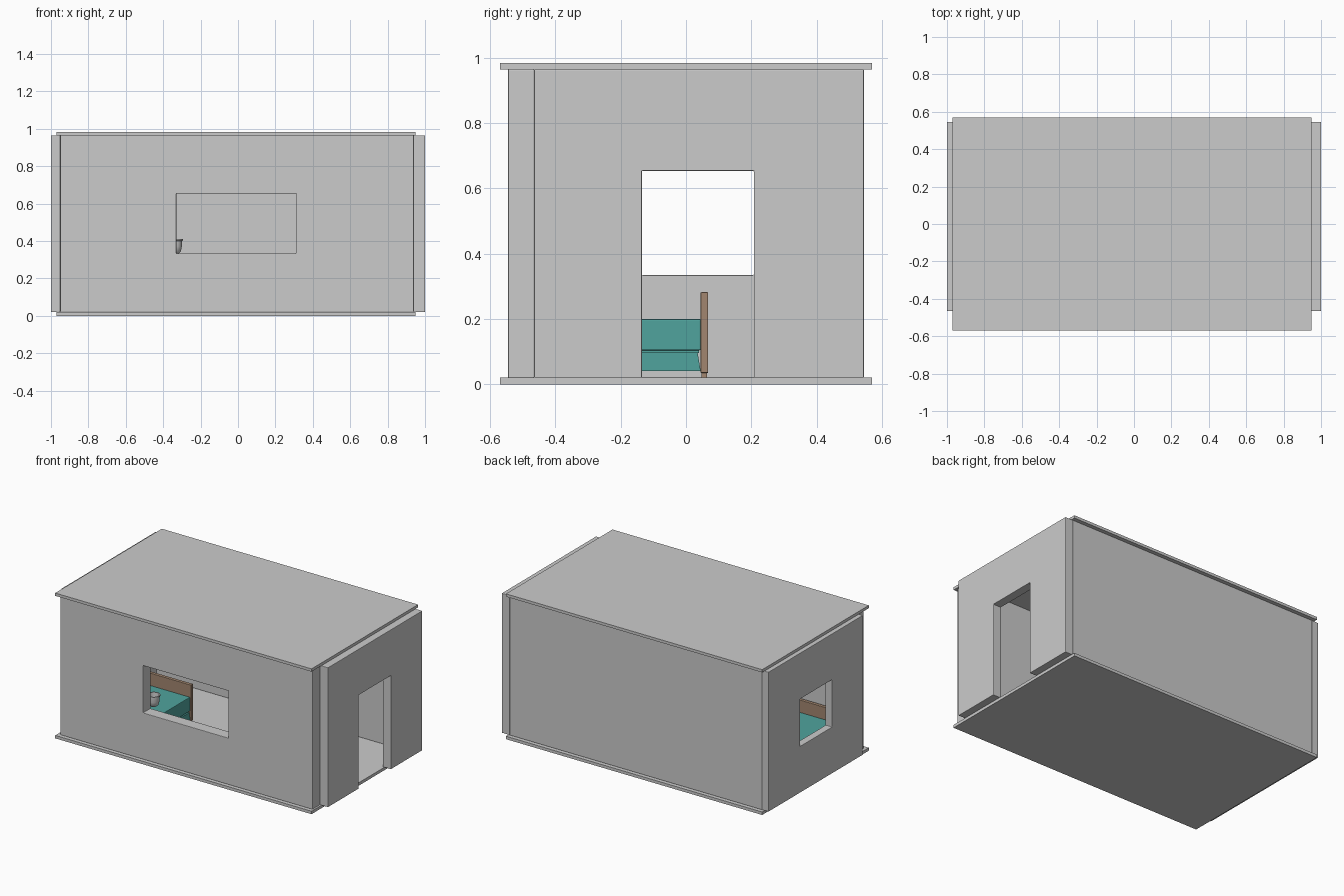
import bpy, math

if "Cube" in bpy.data.objects:
    bpy.data.objects.remove(bpy.data.objects["Cube"])


def material(name, color):
    m = bpy.data.materials.new(name)
    m.diffuse_color = (*color, 1)
    m.use_nodes = True
    m.node_tree.nodes["Principled BSDF"].inputs["Base Color"].default_value = m.diffuse_color
    return m


TEAL = material("teal_fabric", (0.08, 0.37, 0.34))
WOOD = material("wood", (0.36, 0.24, 0.16))


def box(name, x, y, z, mat=None, bevel=0.0):
    """Box from (min, max) ranges on each axis."""
    bpy.ops.mesh.primitive_cube_add(size=1, location=[(a + b) / 2 for a, b in (x, y, z)])
    o = bpy.context.object
    o.name = name
    o.scale = [b - a for a, b in (x, y, z)]
    bpy.ops.object.transform_apply(location=False, rotation=False, scale=True)
    if mat:
        o.data.materials.append(mat)
    if bevel:
        add_bevel(o, bevel)
    return o


def add_bevel(o, width):
    b = o.modifiers.new("bevel", 'BEVEL')
    b.width = width
    b.segments = 2
    b.limit_method = 'ANGLE'


def cut(target, name, x, y, z):
    cutter = box(name, x, y, z)
    cutter.hide_render = True
    cutter.hide_set(True)
    cutter.display_type = 'WIRE'
    m = target.modifiers.new("opening", 'BOOLEAN')
    m.operation = 'DIFFERENCE'
    m.solver = 'EXACT'
    m.object = cutter
    # bake the opening, then drop the helper
    bpy.context.view_layer.objects.active = target
    bpy.ops.object.modifier_apply(modifier=m.name)
    bpy.data.objects.remove(cutter, do_unlink=True)


# Floor and roof slabs
SLAB_X, SLAB_Y = (-0.97, 0.95), (-0.57, 0.57)
box("floor", SLAB_X, SLAB_Y, (0.0, 0.02))
box("roof", SLAB_X, SLAB_Y, (0.965, 0.984))

# Walls
WALL_Z = (0.02, 0.965)
SIDE_Y = (-0.465, 0.545)
front = box("front_wall", (-0.95, 0.94), (-0.545, -0.465), WALL_Z)
back = box("back_wall", (-0.95, 0.94), (0.48, 0.545), WALL_Z)
left = box("left_wall", (-1.0, -0.95), SIDE_Y, WALL_Z)
right = box("right_wall", (0.94, 1.0), SIDE_Y, WALL_Z)

# Two windows and the doorway
cut(front, "front_window_cutter", (-0.33, 0.31), (-0.7, -0.3), (0.334, 0.654))
cut(left, "left_window_cutter", (-1.2, -0.8), (-0.135, 0.208), (0.334, 0.654))
cut(right, "door_cutter", (0.8, 1.2), (-0.135, 0.208), (-0.1, 0.654))
for wall in (front, back, left, right):
    add_bevel(wall, 0.003)

# Bed: base, mattress, two end boards and feet
BED_X = (-0.80, -0.39)
base = box("bed_base", BED_X, (-0.435, 0.045), (0.04, 0.098), TEAL)
for v in base.data.vertices:          # base narrows slightly towards its top
    if v.co.z > 0:
        v.co.y *= 0.96
box("mattress", BED_X, (-0.435, 0.045), (0.104, 0.2), TEAL, 0.004)
box("mattress_support", (-0.79, -0.40), (-0.43, 0.04), (0.096, 0.106), TEAL)
for name, y in (("head_board", 0.045), ("foot_board", -0.458)):
    box(name, (-0.805, -0.385), (y, y + 0.023), (0.035, 0.282), WOOD, 0.002)
    for i, x in enumerate((-0.795, -0.415)):
        box(f"{name}_foot_{i + 1}", (x, x + 0.02), (y + 0.003, y + 0.02), (0.02, 0.037), WOOD)

# Wall-mounted basin: half profile spun round the z axis
profile = [(0.0, 0.332), (0.018, 0.333), (0.03, 0.345), (0.036, 0.37), (0.037, 0.4),
           (0.041, 0.402), (0.041, 0.41), (0.034, 0.41), (0.031, 0.37), (0.0, 0.345)]
N = 24
verts = [(r * math.cos(2 * math.pi * i / N), r * math.sin(2 * math.pi * i / N), z)
         for i in range(N) for r, z in profile]
P = len(profile)
faces = [(i * P + j, (i + 1) % N * P + j, (i + 1) % N * P + j + 1, i * P + j + 1)
         for i in range(N) for j in range(P - 1)]
mesh = bpy.data.meshes.new("basin")
mesh.from_pydata(verts, [], faces)
basin = bpy.data.objects.new("basin", mesh)
basin.location = (-0.336, -0.422, 0)
bpy.context.collection.objects.link(basin)
weld = basin.modifiers.new("weld", 'WELD')
weld.merge_threshold = 0.0001
bpy.ops.object.select_all(action='DESELECT')
basin.select_set(True)
bpy.context.view_layer.objects.active = basin
bpy.ops.object.shade_smooth_by_angle(angle=math.radians(35))
box("basin_bracket", (-0.35, -0.336), (-0.466, -0.45), (0.35, 0.395))
